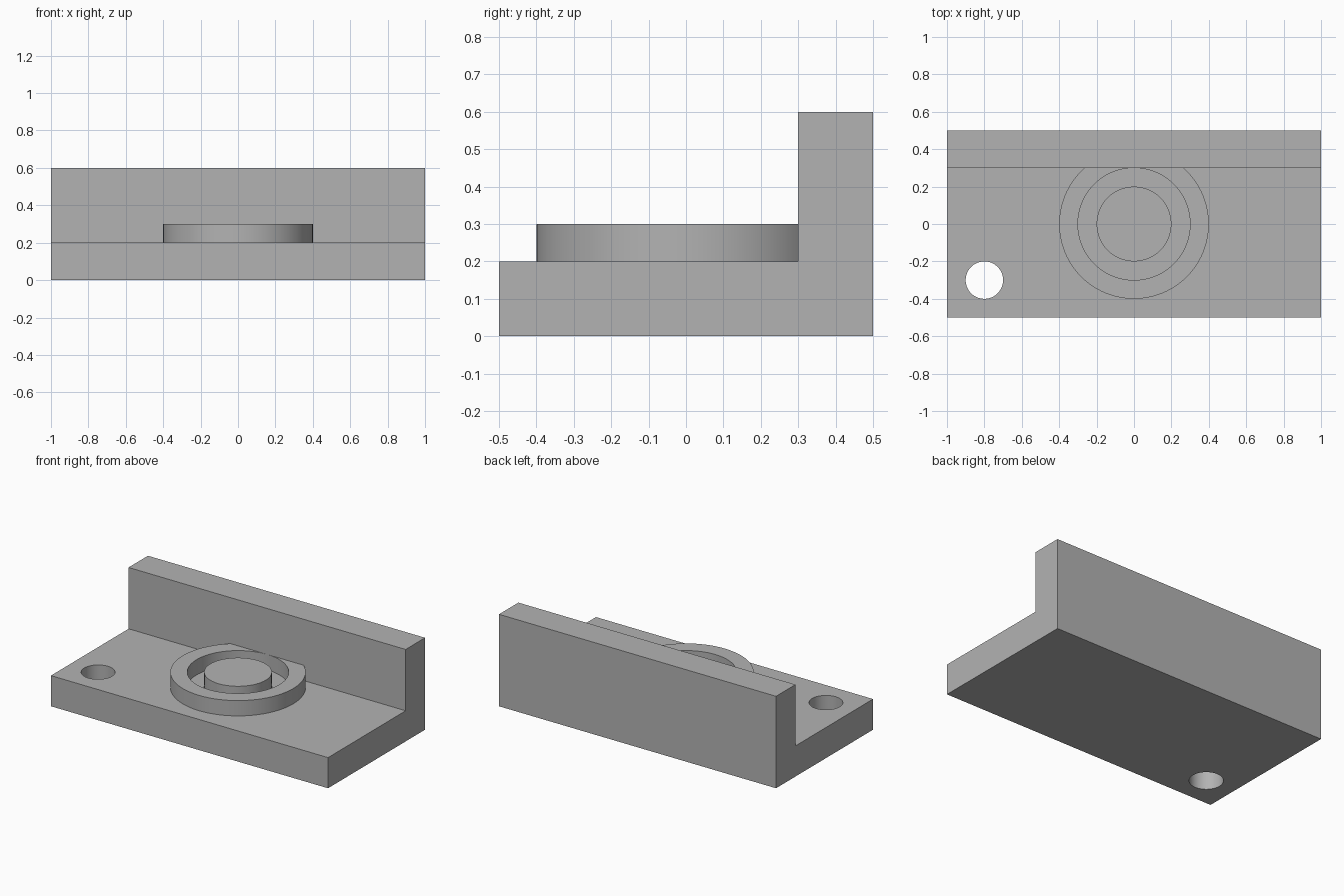
import bpy
import bmesh
from mathutils import Matrix

SEGMENTS = 96
BASE_TOP = 0.2
RIM_TOP = 0.3
WALL_TOP = 0.6
WALL_FRONT = 0.3

cube = bpy.data.objects.get("Cube")
if cube:
    bpy.data.objects.remove(cube, do_unlink=True)

# One plain grey for the whole part
grey = bpy.data.materials.new("plain grey")
grey.use_nodes = True
grey_colour = (0.45, 0.45, 0.45, 1)
grey.diffuse_color = grey_colour
grey.node_tree.nodes["Principled BSDF"].inputs["Base Color"].default_value = grey_colour


def finish(name, bm):
    bmesh.ops.recalc_face_normals(bm, faces=bm.faces)
    mesh = bpy.data.meshes.new(name)
    bm.to_mesh(mesh)
    bm.free()
    mesh.materials.append(grey)
    obj = bpy.data.objects.new(name, mesh)
    bpy.context.collection.objects.link(obj)
    return obj


def activate(obj):
    bpy.ops.object.select_all(action="DESELECT")
    obj.select_set(True)
    bpy.context.view_layer.objects.active = obj


def smooth(obj):
    activate(obj)
    bpy.ops.object.shade_smooth_by_angle(angle=0.6)


def disc(name, radius, bottom, top, x=0, y=0):
    bm = bmesh.new()
    bmesh.ops.create_cone(
        bm, cap_ends=True, segments=SEGMENTS, radius1=radius, radius2=radius,
        depth=top - bottom, matrix=Matrix.Translation((x, y, (top + bottom) / 2)))
    return finish(name, bm)


# Base plate and back wall as one L-shaped extrusion
bm = bmesh.new()
profile = [(-0.5, 0), (0.5, 0), (0.5, WALL_TOP), (WALL_FRONT, WALL_TOP),
           (WALL_FRONT, BASE_TOP), (-0.5, BASE_TOP)]
face = bm.faces.new([bm.verts.new((-1, y, z)) for y, z in profile])
side = bmesh.ops.extrude_face_region(bm, geom=[face])
new_verts = [v for v in side["geom"] if isinstance(v, bmesh.types.BMVert)]
bmesh.ops.translate(bm, verts=new_verts, vec=(2, 0, 0))
bracket = finish("angle_bracket", bm)

# Through hole near the front right corner
cutter = disc("hole_cutter", 0.1, -0.1, 0.4, x=-0.8, y=-0.3)
cutter.hide_render = True
cut = bracket.modifiers.new("mounting hole", "BOOLEAN")
cut.operation = "DIFFERENCE"
cut.solver = "EXACT"
cut.object = cutter
activate(bracket)
bpy.ops.object.modifier_apply(modifier=cut.name)
bpy.data.objects.remove(cutter, do_unlink=True)
smooth(bracket)

# Raised ring, trimmed just inside the back wall
bm = bmesh.new()
section = [(0.3, BASE_TOP), (0.4, BASE_TOP), (0.4, RIM_TOP), (0.3, RIM_TOP)]
corners = [bm.verts.new((r, 0, z)) for r, z in section]
edges = [bm.edges.new((corners[i - 1], corners[i])) for i in range(4)]
bmesh.ops.spin(bm, geom=corners + edges, axis=(0, 0, 1), cent=(0, 0, 0),
               angle=6.283185307, steps=SEGMENTS, use_duplicate=False)
bmesh.ops.remove_doubles(bm, verts=bm.verts, dist=0.0001)
trim = bmesh.ops.bisect_plane(
    bm, geom=bm.verts[:] + bm.edges[:] + bm.faces[:],
    plane_co=(0, WALL_FRONT + 0.002, 0), plane_no=(0, 1, 0), clear_outer=True)
rim = [e for e in trim["geom_cut"] if isinstance(e, bmesh.types.BMEdge)]
bmesh.ops.holes_fill(bm, edges=rim, sides=0)
smooth(finish("raised_ring", bm))

# Round boss in the middle of the ring
smooth(disc("centre_boss", 0.2, BASE_TOP, RIM_TOP))
